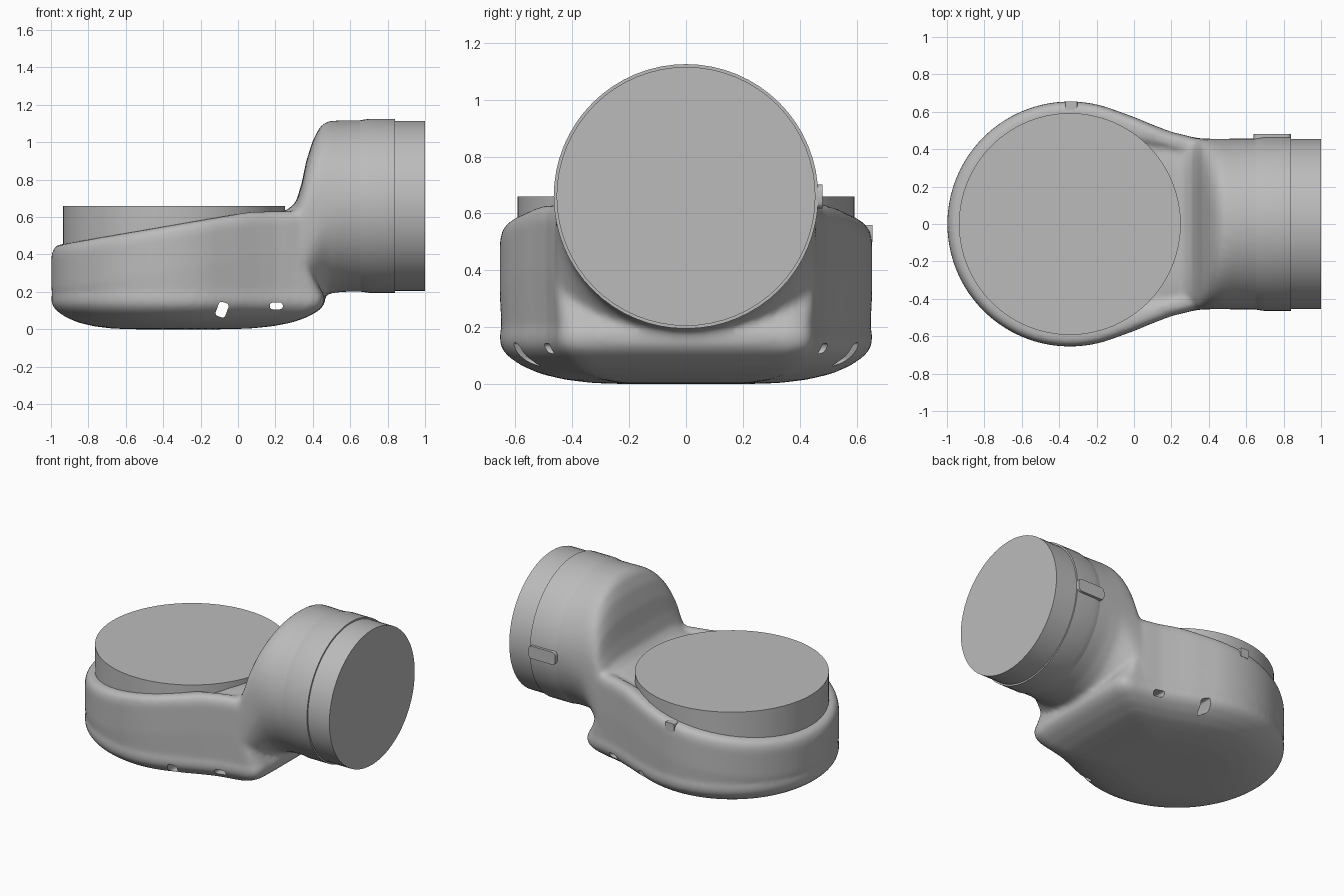
import bpy, bmesh, math
from mathutils import Matrix

if "Cube" in bpy.data.objects:
    bpy.data.objects.remove(bpy.data.objects["Cube"], do_unlink=True)

grey = bpy.data.materials.new("mid_grey")
grey.use_nodes = True
COLOUR = (0.5, 0.5, 0.5, 1)
grey.diffuse_color = COLOUR
grey.node_tree.nodes["Principled BSDF"].inputs["Base Color"].default_value = COLOUR

DISC_X = -0.343   # axis of the round housing
BARREL_Z = 0.66   # axis of the sideways barrel


def finish(bm, name, smooth=True):
    bmesh.ops.recalc_face_normals(bm, faces=bm.faces[:])
    mesh = bpy.data.meshes.new(name)
    bm.to_mesh(mesh)
    bm.free()
    mesh.materials.append(grey)
    obj = bpy.data.objects.new(name, mesh)
    bpy.context.collection.objects.link(obj)
    if smooth:
        smooth_by_angle(obj)
    return obj


def activate(obj):
    bpy.ops.object.select_all(action='DESELECT')
    obj.select_set(True)
    bpy.context.view_layer.objects.active = obj


def smooth_by_angle(obj):
    activate(obj)
    bpy.ops.object.shade_smooth_by_angle(angle=math.radians(35))


def loft(bm, rings):
    """Skin closed rings of equal length and cap both ends."""
    rows = [[bm.verts.new(p) for p in ring] for ring in rings]
    n = len(rows[0])
    for a, b in zip(rows, rows[1:]):
        for i in range(n):
            j = (i + 1) % n
            bm.faces.new((a[i], a[j], b[j], b[i]))
    bm.faces.new(rows[0])
    bm.faces.new(rows[-1])


def barrel(name, profile, sides=64):
    """Turned solid along x from (x, radius) pairs."""
    bm = bmesh.new()
    turns = [2 * math.pi * i / sides for i in range(sides)]
    loft(bm, [[(x, r * math.cos(t), BARREL_Z + r * math.sin(t)) for t in turns]
              for x, r in profile])
    return finish(bm, name)


def block(name, centre, size, bevel, turn=0.0, smooth=True):
    """Box with the edges along y rounded."""
    bm = bmesh.new()
    bmesh.ops.create_cube(bm, size=1)
    bmesh.ops.scale(bm, vec=size, verts=bm.verts)
    edges = [e for e in bm.edges if abs(e.verts[0].co.y - e.verts[1].co.y) > 1e-4]
    bmesh.ops.bevel(bm, geom=edges, offset=bevel, segments=4, affect='EDGES', profile=0.5)
    bmesh.ops.transform(bm, verts=bm.verts, matrix=Matrix.Translation(centre)
                        @ Matrix.Rotation(turn, 4, 'Y'))
    return finish(bm, name, smooth)


# Teardrop plan of the housing: round end, then a taper to the foot
R = 0.655
half = []
for i in range(27):
    t = math.pi - i * math.radians(112) / 26
    half.append((DISC_X + R * math.cos(t), R * math.sin(t)))
half += [(0, 0.572), (0.1, 0.53), (0.2, 0.492), (0.3, 0.468), (0.4, 0.45),
         (0.44, 0.43), (0.46, 0.38), (0.465, 0.2)]
plan = half + [(x, -y) for x, y in reversed(half[1:])]


def plan_ring(scale, height, x_limit=1.0):
    ring = []
    for x, y in plan:
        px = min(DISC_X + (x - DISC_X) * scale, x_limit)
        z = height(px) if callable(height) else height
        ring.append((px, y * scale, z))
    return ring


def rim(drop):
    """Sloping upper edge of the housing."""
    return lambda x: min(0.445 + 0.172 * (x + 1), 0.63) - drop


# Shallow bowl underneath, upright wall, rounded sloping rim
housing_rings = [plan_ring(s, z) for s, z in
                 ((0.3, 0), (0.5, 0.004), (0.65, 0.016), (0.78, 0.036),
                  (0.88, 0.064), (0.95, 0.095), (0.985, 0.12), (1, 0.145), (1, 0.18))]
housing_rings.append(plan_ring(0.99, 0.195))
housing_rings += [plan_ring(s, rim(d), 0.35) for s, d in
                  ((1, 0.24), (1, 0.055), (0.985, 0.018), (0.95, 0), (0.88, 0))]

# Neck sections: x, half width, bottom, top, squareness
neck = [(0.0, 0.5, 0.2, 0.58, 6), (0.15, 0.485, 0.15, 0.62, 6),
        (0.26, 0.47, 0.14, 0.635, 5), (0.31, 0.463, 0.14, 0.68, 4.5),
        (0.34, 0.46, 0.15, 0.78, 4), (0.365, 0.458, 0.15, 0.9, 3.4),
        (0.4, 0.456, 0.155, 1.01, 2.8), (0.44, 0.456, 0.17, 1.085, 2.35),
        (0.48, 0.456, 0.19, 1.113, 2.12), (0.56, 0.457, 0.2, 1.118, 2),
        (0.75, 0.457, 0.203, 1.117, 2)]


def neck_ring(x, w, lo, hi, power, count=64):
    ring = []
    for i in range(count):
        t = 2 * math.pi * i / count
        c, s = math.cos(t), math.sin(t)
        y = math.copysign(abs(c) ** (2 / power), c) * w
        z = math.copysign(abs(s) ** (2 / power), s) * (hi - lo) / 2
        ring.append((x, y, (lo + hi) / 2 + z))
    return ring


# Housing and neck fused into one soft casting
bm = bmesh.new()
loft(bm, housing_rings)
loft(bm, [neck_ring(*section) for section in neck])
housing = finish(bm, "housing", smooth=False)
fuse = housing.modifiers.new("fuse", 'REMESH')
fuse.mode = 'VOXEL'
fuse.voxel_size = 0.014
soften = housing.modifiers.new("soften", 'SMOOTH')
soften.factor = 0.5
soften.iterations = 10

# Drain slots through the lower edge on both sides
for name, centre, size, turn in (
        ("slot_cutter_large", (-0.085, 0, 0.105), (0.055, 2, 0.08), 0.35),
        ("slot_cutter_small", (0.205, 0, 0.125), (0.07, 2, 0.036), 0)):
    cutter = block(name, centre, size, 0.016, turn, smooth=False)
    cutter.hide_render = True
    cutter.display_type = 'WIRE'
    cut = housing.modifiers.new(name, 'BOOLEAN')
    cut.operation = 'DIFFERENCE'
    cut.object = cutter
activate(housing)
for name in [m.name for m in housing.modifiers]:
    bpy.ops.object.modifier_apply(modifier=name)
for obj in [o for o in bpy.data.objects if o.name.startswith("slot_cutter")]:
    bpy.data.objects.remove(obj, do_unlink=True)
smooth_by_angle(housing)

# Collar and end cap of the barrel
barrel("barrel_collar", [(0.62, 0.45), (0.66, 0.459), (0.7, 0.465), (0.84, 0.465)])
barrel("barrel_end_cap", [(0.8, 0.455), (1.0, 0.455)])

# Round top disc
bm = bmesh.new()
bmesh.ops.create_cone(bm, cap_ends=True, segments=64, radius1=0.593, radius2=0.593,
                      depth=0.26, matrix=Matrix.Translation((DISC_X, 0, 0.53)))
finish(bm, "top_disc")

# Latch on the back of the collar and small clip on the rim
block("collar_latch", (0.74, 0.455, 0.66), (0.2, 0.05, 0.085), 0.025)
block("rim_clip", (-0.335, 0.632, 0.53), (0.065, 0.046, 0.06), 0.006)
